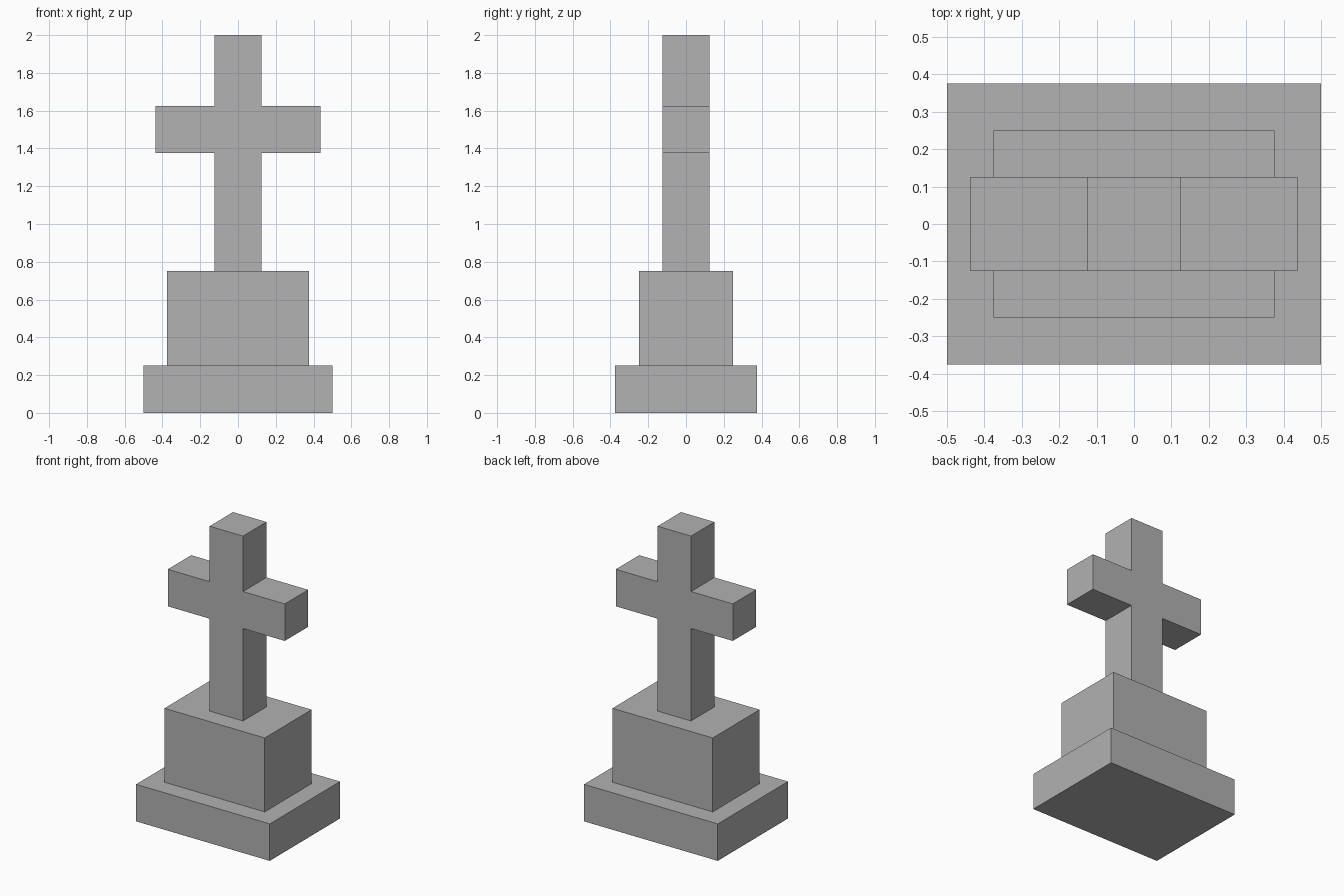
import bpy
import bmesh

if "Cube" in bpy.data.objects:
    bpy.data.objects.remove(bpy.data.objects["Cube"], do_unlink=True)

# One stone colour for every part
stone = bpy.data.materials.new("grey_stone")
stone.use_nodes = True
stone.diffuse_color = (0.445, 0.445, 0.445, 1)
stone.node_tree.nodes["Principled BSDF"].inputs["Base Color"].default_value = stone.diffuse_color


def extrude_outline(name, outline, depth):
    """Extrude an x-z outline symmetrically along y."""
    bm = bmesh.new()
    face = bm.faces.new([bm.verts.new((x, -depth / 2, z)) for x, z in outline])
    moved = bmesh.ops.extrude_face_region(bm, geom=[face])["geom"]
    bmesh.ops.translate(bm, vec=(0, depth, 0),
                        verts=[v for v in moved if isinstance(v, bmesh.types.BMVert)])
    # The extrusion can keep the starting face, so close and orient the solid
    bmesh.ops.holes_fill(bm, edges=[e for e in bm.edges if e.is_boundary])
    bmesh.ops.recalc_face_normals(bm, faces=bm.faces)
    mesh = bpy.data.meshes.new(name)
    bm.to_mesh(mesh)
    bm.free()
    mesh.materials.append(stone)
    obj = bpy.data.objects.new(name, mesh)
    bpy.context.collection.objects.link(obj)
    return obj


def mirrored(right_half):
    """Complete a half outline by reflecting it across x = 0."""
    return right_half + [(-x, z) for x, z in reversed(right_half)]


# Stepped base
extrude_outline("base_slab", mirrored([(0.5, 0), (0.5, 0.25)]), 0.75)
extrude_outline("pedestal", mirrored([(0.375, 0.25), (0.375, 0.75)]), 0.5)

# Upright and arms as one solid cross
post, arm = 0.125, 0.4375
extrude_outline("cross", mirrored([
    (post, 0.75), (post, 1.375), (arm, 1.375),
    (arm, 1.625), (post, 1.625), (post, 2.0)]), 0.25)
